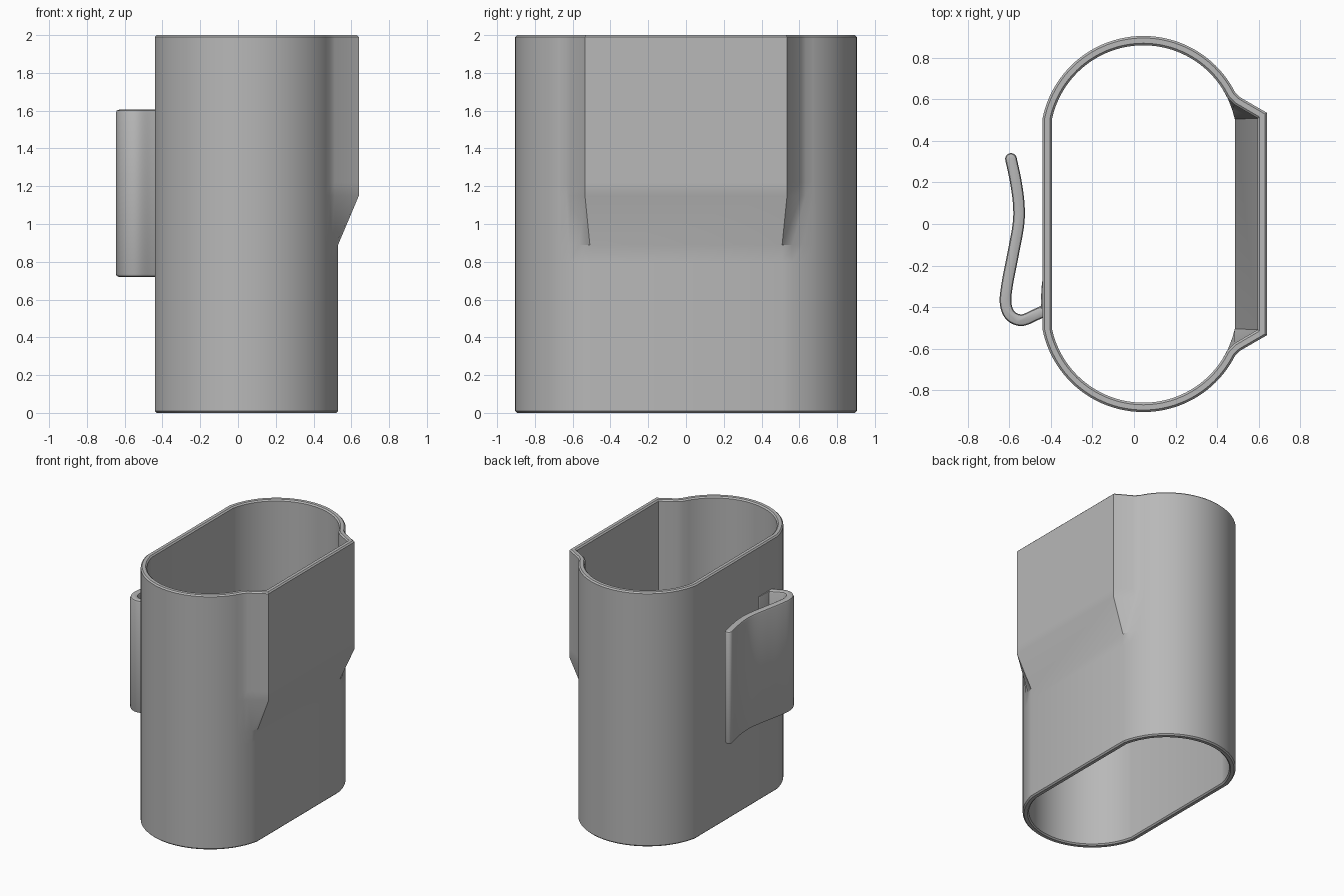
import bpy, bmesh, math
from mathutils import Vector

cube = bpy.data.objects.get("Cube")
if cube:
    bpy.data.objects.remove(cube, do_unlink=True)

grey = bpy.data.materials.new("plain grey")
grey.use_nodes = True
colour = (0.48, 0.48, 0.48, 1)
grey.diffuse_color = colour
grey.node_tree.nodes["Principled BSDF"].inputs["Base Color"].default_value = colour


def loft(name, rings, closed):
    """Skin a stack of (outline, z) rings; closed joins the last to the first."""
    bm = bmesh.new()
    rows = [[bm.verts.new((x, y, z)) for x, y in pts] for pts, z in rings]
    pairs = list(zip(rows, rows[1:]))
    if closed:
        pairs.append((rows[-1], rows[0]))
    else:
        bm.faces.new(rows[0])
        bm.faces.new(rows[-1])
    for a, b in pairs:
        for i in range(len(a)):
            j = (i + 1) % len(a)
            bm.faces.new((a[i], a[j], b[j], b[i]))
    bmesh.ops.recalc_face_normals(bm, faces=bm.faces)
    mesh = bpy.data.meshes.new(name)
    bm.to_mesh(mesh)
    bm.free()
    obj = bpy.data.objects.new(name, mesh)
    bpy.context.collection.objects.link(obj)
    mesh.materials.append(grey)
    bpy.ops.object.select_all(action="DESELECT")
    obj.select_set(True)
    bpy.context.view_layer.objects.active = obj
    bpy.ops.object.shade_smooth_by_angle(angle=math.radians(32))
    return obj


def section(inset, bulge):
    """Oblong outline; bulge 0..1 blends in the wide mouth on the +x side."""
    r = 0.495 - inset
    end = math.acos((0.485 - inset) / r)

    def arc(a):
        return Vector((0.045 + r * math.cos(a), 0.41 + r * math.sin(a)))

    flank = [
        (arc(end), Vector((0.64 - inset, 0.535 - 0.58 * inset))),
        (arc(math.radians(18)), Vector((0.512 - 0.65 * inset, 0.609 - 0.76 * inset))),
        (arc(math.radians(25)), Vector((0.487 - 0.8 * inset, 0.633 - 0.6 * inset))),
    ]
    half = [low.lerp(high, bulge) for low, high in flank]
    start, steps = math.radians(32), 40
    half += [arc(start + (math.pi - end - start) * i / steps) for i in range(steps + 1)]
    return half + [Vector((p.x, -p.y)) for p in reversed(half)]


# Open sleeve: up the outside, over the rim, down the inside
wall, chamfer = 0.045, 0.01
steps = [(chamfer, 0), (0.8, 0), (0.89, 0), (1.15, 1), (1.22, 1), (2 - chamfer, 1)]
rings = [(section(chamfer, 0), 0)]
rings += [(section(0, t), z) for z, t in steps]
rings += [(section(chamfer, 1), 2), (section(wall - chamfer, 1), 2)]
rings += [(section(wall, t), z) for z, t in reversed(steps)]
rings += [(section(wall - chamfer, 0), 0)]
loft("sleeve", rings, True)


def smooth_path(points, n=6):
    """Catmull-Rom curve through the points."""
    p = [Vector(q) for q in points]
    p = [2 * p[0] - p[1]] + p + [2 * p[-1] - p[-2]]
    out = []
    for a, b, c, d in zip(p, p[1:], p[2:], p[3:]):
        for i in range(n):
            t = i / n
            out.append(0.5 * (2 * b + (c - a) * t + (2 * a - 5 * b + 4 * c - d) * t * t
                              + (3 * b - a - 3 * c + d) * t ** 3))
    return out + [p[-2]]


def ribbon(path, h):
    """Outline around a path with half thickness h and a round tip."""
    left, right = [], []
    for i, p in enumerate(path):
        d = (path[min(i + 1, len(path) - 1)] - path[max(i - 1, 0)]).normalized()
        side = Vector((-d.y, d.x)) * h
        left.append(p + side)
        right.append(p - side)
    tip = [path[-1] + side * math.cos(a) + d * h * math.sin(a)
           for a in (math.pi * k / 10 for k in range(1, 10))]
    return left + tip + right[::-1]


def strip(name, points, h, edge):
    path = smooth_path(points)
    low, high, soft = 0.72, 1.605, edge * 0.3
    levels = [(0, edge), (soft, soft), (edge, 0)]
    rings = [(ribbon(path, h - inset), low + dz) for dz, inset in levels]
    rings += [(ribbon(path, h - inset), high - dz) for dz, inset in reversed(levels)]
    loft(name, rings, False)


# Springy belt clip on the -x side, with a thin pad at its root
strip("clip", [(-0.415, -0.41), (-0.47, -0.435), (-0.54, -0.463), (-0.595, -0.44),
               (-0.618, -0.38), (-0.61, -0.29), (-0.583, -0.15), (-0.556, 0),
               (-0.555, 0.1), (-0.57, 0.21), (-0.592, 0.313)], 0.028, 0.016)
strip("clip_root_pad", [(-0.439, -0.42), (-0.439, -0.35), (-0.435, -0.28)], 0.008, 0.003)
